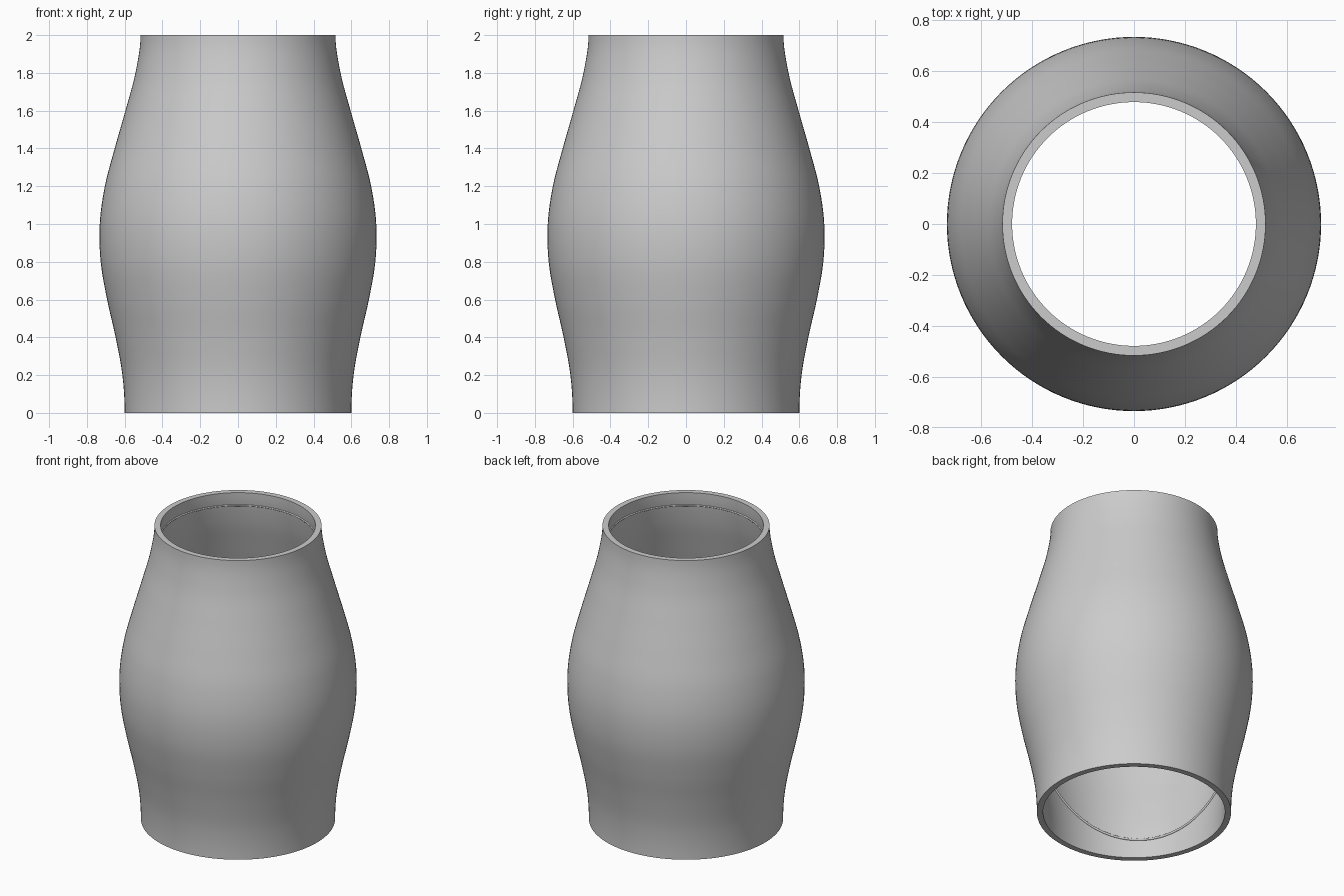
import bpy, bmesh, math
from mathutils import Vector

cube = bpy.data.objects.get("Cube")
if cube:
    bpy.data.objects.remove(cube, do_unlink=True)

grey = bpy.data.materials.new("warm grey")
grey.use_nodes = True
grey.diffuse_color = (0.6, 0.6, 0.6, 1)
grey.node_tree.nodes["Principled BSDF"].inputs["Base Color"].default_value = (0.6, 0.6, 0.6, 1)

WALL = 0.038
STEP = 0.2
RADII = [0.6, 0.612, 0.648, 0.693, 0.727, 0.732, 0.705, 0.653, 0.596, 0.543, 0.516]


def outer_radius(z):
    """Smooth curve through the evenly spaced radii, upright at both ends."""
    last = len(RADII) - 1
    f = min(max(z / STEP, 0), last)
    i = min(int(f), last - 1)
    t = f - i
    a, b, c, d = (RADII[min(abs(k), 2 * last - abs(k))] for k in range(i - 1, i + 3))
    return b + 0.5 * t * (c - a + t * (2*a - 5*b + 4*c - d + t * (3*(b - c) + d - a)))


def on_wall(angle, z, inset=0.0):
    r = outer_radius(z) - WALL - inset
    return Vector((r * math.cos(angle), r * math.sin(angle), z))


def finish(name, bm):
    mesh = bpy.data.meshes.new(name)
    bmesh.ops.recalc_face_normals(bm, faces=bm.faces[:])
    bm.to_mesh(mesh)
    bm.free()
    obj = bpy.data.objects.new(name, mesh)
    bpy.context.collection.objects.link(obj)
    mesh.materials.append(grey)
    bpy.ops.object.select_all(action='DESELECT')
    obj.select_set(True)
    bpy.context.view_layer.objects.active = obj
    bpy.ops.object.shade_smooth_by_angle(angle=math.radians(35))
    return obj


# Hollow open-ended shell, lathed from its wall section
levels = [2 * i / 60 for i in range(61)]
section = [(outer_radius(z), z) for z in levels]
section += [(outer_radius(z) - WALL, z) for z in reversed(levels)]
bm = bmesh.new()
SIDES = 128
rings = []
for s in range(SIDES):
    a = math.tau * s / SIDES
    rings.append([bm.verts.new((r * math.cos(a), r * math.sin(a), z)) for r, z in section])
for s in range(SIDES):
    one, two = rings[s], rings[(s + 1) % SIDES]
    for k in range(len(section)):
        n = (k + 1) % len(section)
        bm.faces.new((one[k], two[k], two[n], one[n]))
finish("shell", bm)


# Raised lines on the inside of the wall
def raised_line(name, points, width, closed=False):
    curve = bpy.data.curves.new(name, 'CURVE')
    curve.dimensions = '3D'
    curve.bevel_depth = width
    curve.bevel_resolution = 2
    spline = curve.splines.new('POLY')
    spline.points.add(len(points) - 1)
    for p, co in zip(spline.points, points):
        p.co = (*co, 1)
    spline.use_cyclic_u = closed
    curve.materials.append(grey)
    obj = bpy.data.objects.new(name, curve)
    bpy.context.collection.objects.link(obj)


raised_line("inner_top_ridge",
            [on_wall(math.tau * i / 96, 1.91) for i in range(96)], 0.006, True)

for name, middle in (("front_garland", 225), ("back_garland", 45)):
    path = []
    for i in range(41):
        t = math.pi * (1 + i / 40)
        angle = math.radians(middle) + 1.45 * math.cos(t)
        path.append(on_wall(angle, 0.95 + 0.82 * math.sin(t)))
    raised_line(name, path, 0.008)


# Leafy crest made of flattened beads in widening rows
def crest(name, middle, top, rows):
    bm = bmesh.new()
    for row in range(rows):
        z = top - 0.03 - 0.055 * row
        for k in range(row + 1):
            angle = math.radians(middle) + 0.13 * (k - row / 2)
            co = on_wall(angle, z)
            made = bmesh.ops.create_uvsphere(bm, u_segments=12, v_segments=8, radius=0.035)
            bmesh.ops.scale(bm, vec=(0.6, 1, 1.2), verts=made["verts"])
            for v in made["verts"]:
                x, y = v.co.x, v.co.y
                v.co = Vector((x * math.cos(angle) - y * math.sin(angle),
                               x * math.sin(angle) + y * math.cos(angle), v.co.z)) + co
    finish(name, bm)


crest("front_crest", 225, 1.72, 5)
